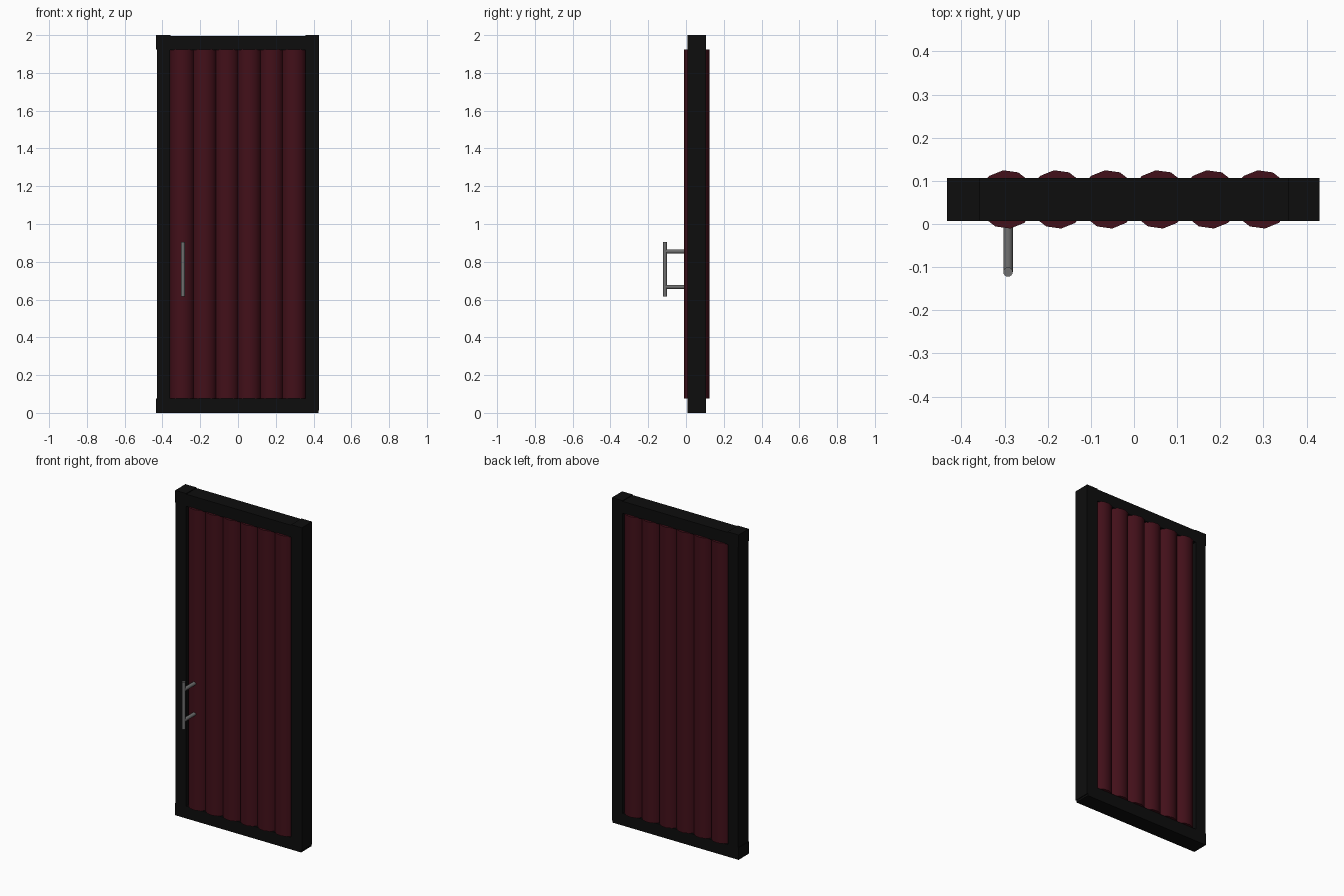
import bpy
from math import radians, pi

if "Cube" in bpy.data.objects:
    bpy.data.objects.remove(bpy.data.objects["Cube"])

YC = 0.057  # mid-depth of the door leaf


def material(name, rgb):
    m = bpy.data.materials.new(name)
    m.diffuse_color = (*rgb, 1)
    m.use_nodes = True
    m.node_tree.nodes["Principled BSDF"].inputs["Base Color"].default_value = m.diffuse_color
    return m


BLACK = material("black_frame", (0.004, 0.004, 0.004))
RED = material("dark_red", (0.055, 0.005, 0.010))
METAL = material("grey_metal", (0.16, 0.16, 0.16))


def box(name, x0, x1, z0, z1, y0=0.007, y1=0.107):
    bpy.ops.mesh.primitive_cube_add(
        size=1, location=((x0 + x1) / 2, (y0 + y1) / 2, (z0 + z1) / 2))
    o = bpy.context.object
    o.name = name
    o.scale = (x1 - x0, y1 - y0, z1 - z0)
    bpy.ops.object.transform_apply(location=False, rotation=False, scale=True)
    o.data.materials.append(BLACK)


def rod(name, loc, r, length, mat, sides, rot=(0, 0, 0), angle=40):
    bpy.ops.mesh.primitive_cylinder_add(
        vertices=sides, radius=r, depth=length, location=loc, rotation=rot)
    o = bpy.context.object
    o.name = name
    o.data.materials.append(mat)
    bpy.ops.object.shade_smooth_by_angle(angle=radians(angle))


# Frame: two stiles and two rails
box("left_stile", -0.43, -0.36, 0.07, 2.0)
box("right_stile", 0.357, 0.43, 0.012, 2.0)
box("top_rail", -0.36, 0.357, 1.922, 1.996)
box("top_left_corner", -0.433, -0.358, 1.925, 2.0)
box("bottom_rail", -0.433, 0.425, 0.0, 0.075)

# Six rounded vertical slats
for i in range(6):
    rod(f"slat_{i + 1}", (-0.295 + 0.118 * i, YC, 1.0), 0.068, 1.85,
        RED, 12, (0, 0, radians(7)))

# Pull handle: upright bar on two standoffs
HX, HY = -0.292, -0.111
rod("handle_bar", (HX, HY, 0.76), 0.011, 0.29, METAL, 16)
for n, z in (("lower", 0.667), ("upper", 0.855)):
    rod(f"{n}_handle_post", (HX, (HY + 0.004) / 2, z), 0.011, 0.004 - HY,
        METAL, 16, (pi / 2, 0, 0))
